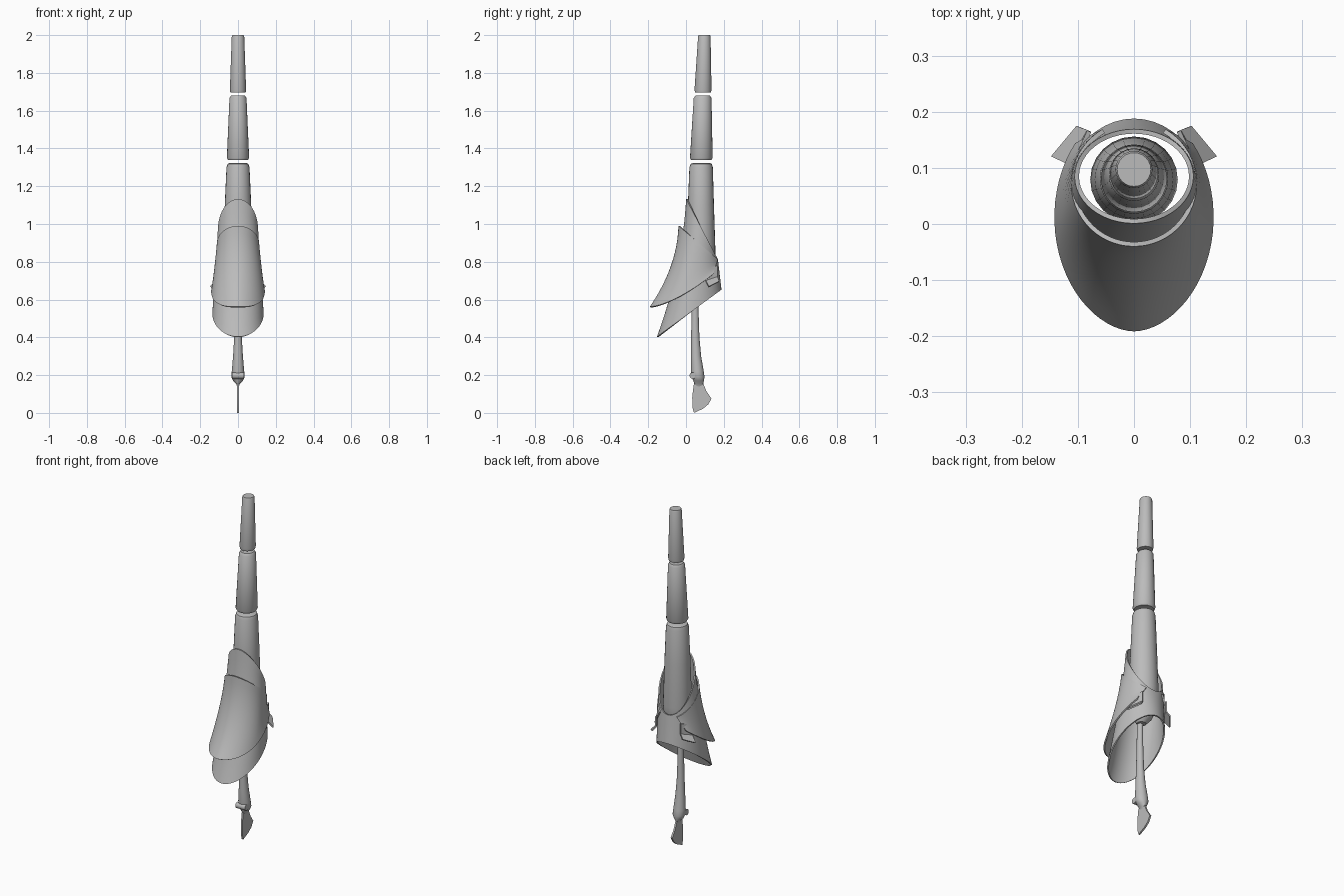
import bpy, bmesh, math
from math import sin, cos, pi, radians

if "Cube" in bpy.data.objects:
    bpy.data.objects.remove(bpy.data.objects["Cube"])

grey = bpy.data.materials.new("plain grey")
grey.diffuse_color = (0.5, 0.5, 0.5, 1)
grey.use_nodes = True
grey.node_tree.nodes["Principled BSDF"].inputs["Base Color"].default_value = grey.diffuse_color


def finish(name, bm, solid=0.0, angle=35):
    bmesh.ops.recalc_face_normals(bm, faces=bm.faces)
    me = bpy.data.meshes.new(name)
    bm.to_mesh(me)
    bm.free()
    ob = bpy.data.objects.new(name, me)
    bpy.context.collection.objects.link(ob)
    me.materials.append(grey)
    bpy.ops.object.select_all(action='DESELECT')
    ob.select_set(True)
    bpy.context.view_layer.objects.active = ob
    if solid:
        m = ob.modifiers.new("thickness", 'SOLIDIFY')
        m.thickness = solid
        m.offset = 0
        bpy.ops.object.modifier_apply(modifier=m.name)
    bpy.ops.object.shade_smooth_by_angle(angle=radians(angle))
    return ob


def loft(name, rings, closed=True, caps=True, solid=0.0):
    bm = bmesh.new()
    vs = [[bm.verts.new(p) for p in r] for r in rings]
    n = len(vs[0])
    for a, b in zip(vs, vs[1:]):
        for i in range(n if closed else n - 1):
            j = (i + 1) % n
            bm.faces.new((a[i], a[j], b[j], b[i]))
    if caps:
        bm.faces.new(vs[0])
        bm.faces.new(vs[-1])
    return finish(name, bm, solid)


def tube(name, profile, n=24):
    # profile entries: z, y centre, half width, half depth
    loft(name, [[(rx * sin(2 * pi * i / n), y - ry * cos(2 * pi * i / n), z)
                 for i in range(n)] for z, y, rx, ry in profile])


def mix(a, b, t):
    return a + (b - a) * t


# tapered upper tubes with softened ends
tube("upper_tube", [(2.0, .097, .030, .030), (1.993, .097, .033, .033),
                    (1.71, .090, .043, .045), (1.695, .090, .040, .042)])
tube("middle_tube", [(1.68, .089, .036, .038), (1.667, .088, .045, .047),
                     (1.35, .081, .059, .060), (1.338, .081, .053, .054)])
tube("lower_tube", [(1.322, .081, .046, .047), (1.318, .081, .055, .056),
                    (1.30, .080, .061, .062), (1.1, .079, .070, .069),
                    (.85, .079, .078, .077), (.76, .077, .072, .072),
                    (.69, .070, .050, .050), (.66, .060, .025, .025)])

# thin rod and ankle
tube("rod", [(.72, .05, .016, .016), (.55, .048, .016, .018), (.40, .049, .020, .022),
             (.30, .053, .026, .027), (.22, .060, .033, .034), (.19, .064, .035, .034),
             (.17, .067, .026, .028), (.155, .068, .010, .024), (.14, .068, .005, .02)])
bm = bmesh.new()
bmesh.ops.create_cone(bm, cap_ends=True, segments=20, radius1=.017, radius2=.017, depth=.062)
for v in bm.verts:
    x, y, z = v.co
    v.co = (z, .036 + y, .197 + x)
finish("ankle_pin", bm)

# flat blade at the tip
outline = [(.042, .155), (.092, .155), (.108, .115), (.135, .075), (.118, .045),
           (.09, .022), (.042, 0), (.034, .03), (.033, .08), (.037, .12)]
loft("blade", [[(x, y, z) for y, z in outline] for x in (-.005, .005)])

# inner armour sleeve, cut obliquely at both ends
N = 48
rings = []
for k in range(13):
    t = k / 12
    ring = []
    for i in range(N):
        a = 2 * pi * i / N
        c, s = cos(a), sin(a)
        y = mix(.085 - .080 * c, .017 - .167 * c, t) + .112 * t * (1 - t) * max(c, 0)
        ring.append((mix(.102, .132, t) * s, y, mix(.972 + .16 * c, .527 - .125 * c, t)))
    rings.append(ring)
loft("inner_sleeve", rings, caps=False, solid=.008)

# outer armour plate, open at the back
rings = []
for k in range(13):
    t = k / 12
    ring = []
    for i in range(N + 1):
        u = -1 + 2 * i / N
        a, b = radians(150) * u, radians(131) * u
        ty = .072 - .108 * cos(a)
        tx = .108 * sin(a)
        by = .012 - .20 * cos(b)
        bx = .138 * math.copysign(abs(sin(b)) ** 1.1, b)
        tz = .99 - .88 * (ty + .036)
        bz = .56 + .135 * (max(by + .188, 0) / .28) ** 1.5
        y = mix(ty, by, t) + .14 * t * (1 - t) * max(cos(a), 0)
        ring.append((mix(tx, bx, t), y, mix(tz, bz, t)))
    rings.append(ring)
loft("outer_plate", rings, closed=False, caps=False, solid=.008)

# flared tabs at the plate's rear corners, with the flap that carries them
for side, s in (("right", 1), ("left", -1)):
    loft(side + "_tab", [[(s * x, y, z) for x, y, z in row] for row in (
        ((.116, .085, .76), (.080, .165, .78)),
        ((.115, .105, .70), (.080, .166, .72)),
        ((.145, .120, .667), (.100, .174, .695)))],
        closed=False, caps=False, solid=.008)
